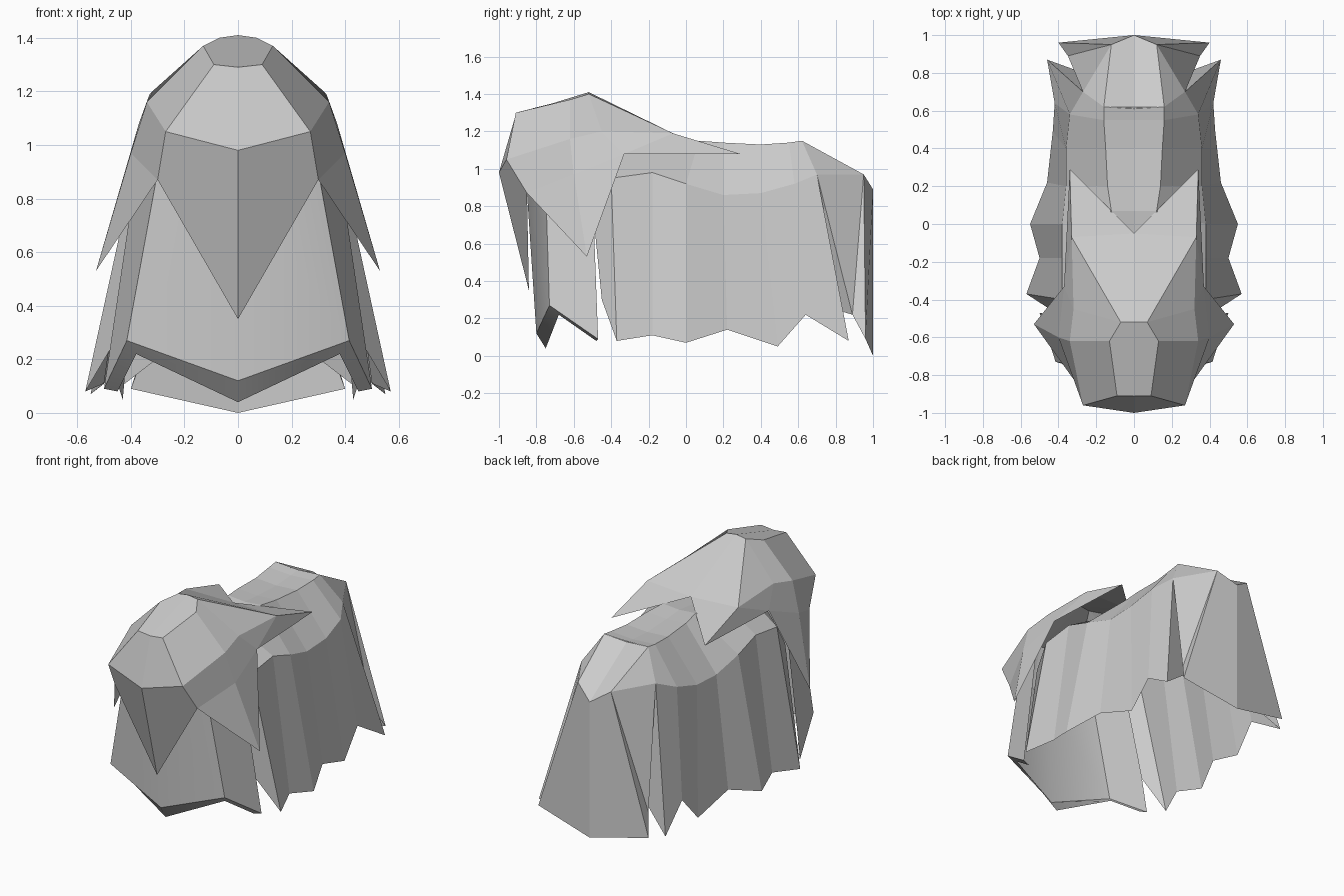
import bpy
import bmesh
from mathutils import Vector

cube = bpy.data.objects.get("Cube")
if cube:
    bpy.data.objects.remove(cube)

grey = bpy.data.materials.new("plain_grey")
grey.use_nodes = True
colour = (0.6, 0.6, 0.6, 1)
grey.diffuse_color = colour
grey.node_tree.nodes["Principled BSDF"].inputs["Base Color"].default_value = colour


def finish(name, bm, smooth=False):
    """Turn half a shell into a mirrored object with outward normals."""
    bmesh.ops.remove_doubles(bm, verts=bm.verts, dist=0.001)
    bmesh.ops.recalc_face_normals(bm, faces=bm.faces)
    middle = Vector((0, 0, 0.6))
    facing = sum(f.calc_area() * f.normal.dot(f.calc_center_median() - middle)
                 for f in bm.faces)
    if facing < 0:
        bmesh.ops.reverse_faces(bm, faces=bm.faces)
    mesh = bpy.data.meshes.new(name)
    bm.to_mesh(mesh)
    bm.free()
    mesh.materials.append(grey)
    obj = bpy.data.objects.new(name, mesh)
    bpy.context.collection.objects.link(obj)
    mirror = obj.modifiers.new("mirror", 'MIRROR')
    mirror.use_clip = True
    if smooth:
        bpy.ops.object.select_all(action='DESELECT')
        obj.select_set(True)
        bpy.context.view_layer.objects.active = obj
        bpy.ops.object.shade_smooth_by_angle(angle=0.5)
    return obj


def half_shell(name, points, panels, smooth=False):
    """Build panels, each a string of point names."""
    bm = bmesh.new()
    verts = {key: bm.verts.new(co) for key, co in points.items()}
    for panel in panels:
        bm.faces.new([verts[key] for key in panel.split()])
    return finish(name, bm, smooth)


# Hood of long hair over the head, with front, side and rear points
half_shell("hood", {
    "crown_back": (0, -.52, 1.41),
    "crown_rear": (.07, -.52, 1.40),
    "crown_side": (.13, -.62, 1.37),
    "crown_front": (.09, -.91, 1.30),
    "crown_nose": (0, -.91, 1.29),
    "brow": (0, -1, .98),
    "temple": (.27, -.96, 1.05),
    "fringe_tip": (0, -.84, .35),
    "jaw": (.30, -.85, .87),
    "ear": (.34, -.62, 1.16),
    "nape": (.32, -.45, 1.20),
    "cheek": (.40, -.60, .97),
    "side_tip": (.53, -.53, .53),
    "neck": (.37, -.33, 1.08),
    "ridge": (.33, -.07, 1.19),
    "rear_tip": (.34, .29, 1.08),
    "notch": (0, -.05, 1.18),
}, [
    "crown_back crown_rear crown_side crown_front crown_nose",
    "crown_nose crown_front temple brow",
    "brow temple jaw fringe_tip",
    "crown_front crown_side ear temple",
    "crown_side crown_rear nape ear",
    "crown_rear ridge nape",
    "crown_back notch ridge crown_rear",
    "notch rear_tip ridge",
    "ear nape neck cheek",
    "nape ridge neck",
    "ridge rear_tip neck",
    "temple ear cheek jaw",
    "jaw cheek side_tip",
    "cheek neck side_tip",
])

# Chest bib that wraps round the front legs, with a turned-under lip
half_shell("chest_bib", {
    "top": (0, -.85, .87),
    "top_corner": (.30, -.75, .90),
    "shoulder": (.38, -.50, .90),
    "hem": (0, -.80, .12),
    "hem_corner": (.415, -.73, .27),
    "lip": (0, -.75, .04),
    "lip_corner": (.38, -.68, .22),
    "hem_back": (.50, -.47, .09),
    "lip_back": (.45, -.48, .08),
}, [
    "top top_corner hem_corner hem",
    "top_corner shoulder hem_back hem_corner",
    "hem hem_corner lip_corner lip",
    "hem_corner hem_back lip_back lip_corner",
], smooth=True)

# Body coat: each station is a spine, flank and ragged hem point
stations = [
    ((.15, -.50, 1.10), (.37, -.50, .80), (.44, -.45, .30)),
    ((.15, -.40, 1.11), (.38, -.40, .95), (.57, -.37, .08)),
    ((.14, -.20, 1.12), (.38, -.18, .98), (.50, -.18, .11)),
    ((.12, .07, 1.15), (.38, 0, .92), (.55, 0, .07)),
    ((.14, .20, 1.14), (.36, .20, .86), (.46, .22, .14)),
    ((.15, .40, 1.13), (.36, .40, .87), (.43, .49, .05)),
    ((.16, .55, 1.14), (.34, .58, .92), (.42, .64, .22)),
    ((.16, .62, 1.15), (.27, .70, .97), (.46, .87, .08)),
]
bm = bmesh.new()
rows = []
for spine, flank, hem in stations:
    centre = (0, spine[1], spine[2] - .01)
    rows.append([bm.verts.new(p) for p in (centre, spine, flank, hem)])
for a, b in zip(rows, rows[1:]):
    for i in range(len(a) - 1):
        bm.faces.new((a[i], a[i + 1], b[i + 1], b[i]))
finish("body_coat", bm)

# Rump cap, pleats and broad hanging tail
half_shell("rump_and_tail", {
    "rump": (0, .61, 1.14),
    "rump_side": (.16, .62, 1.15),
    "hip": (.27, .70, .97),
    "tail_top": (.12, .95, .97),
    "tail_peak": (0, 1, .89),
    "tail_corner": (.40, .96, .09),
    "tail_hem": (0, 1, 0),
    "pleat": (.35, .89, .22),
    "fold": (.24, .79, .25),
    "coat_hem": (.46, .87, .08),
}, [
    "rump rump_side tail_top tail_peak",
    "rump_side hip tail_top",
    "hip pleat tail_top",
    "tail_top pleat tail_corner",
    "tail_peak tail_top tail_corner tail_hem",
    "hip fold pleat",
    "hip coat_hem fold",
])
